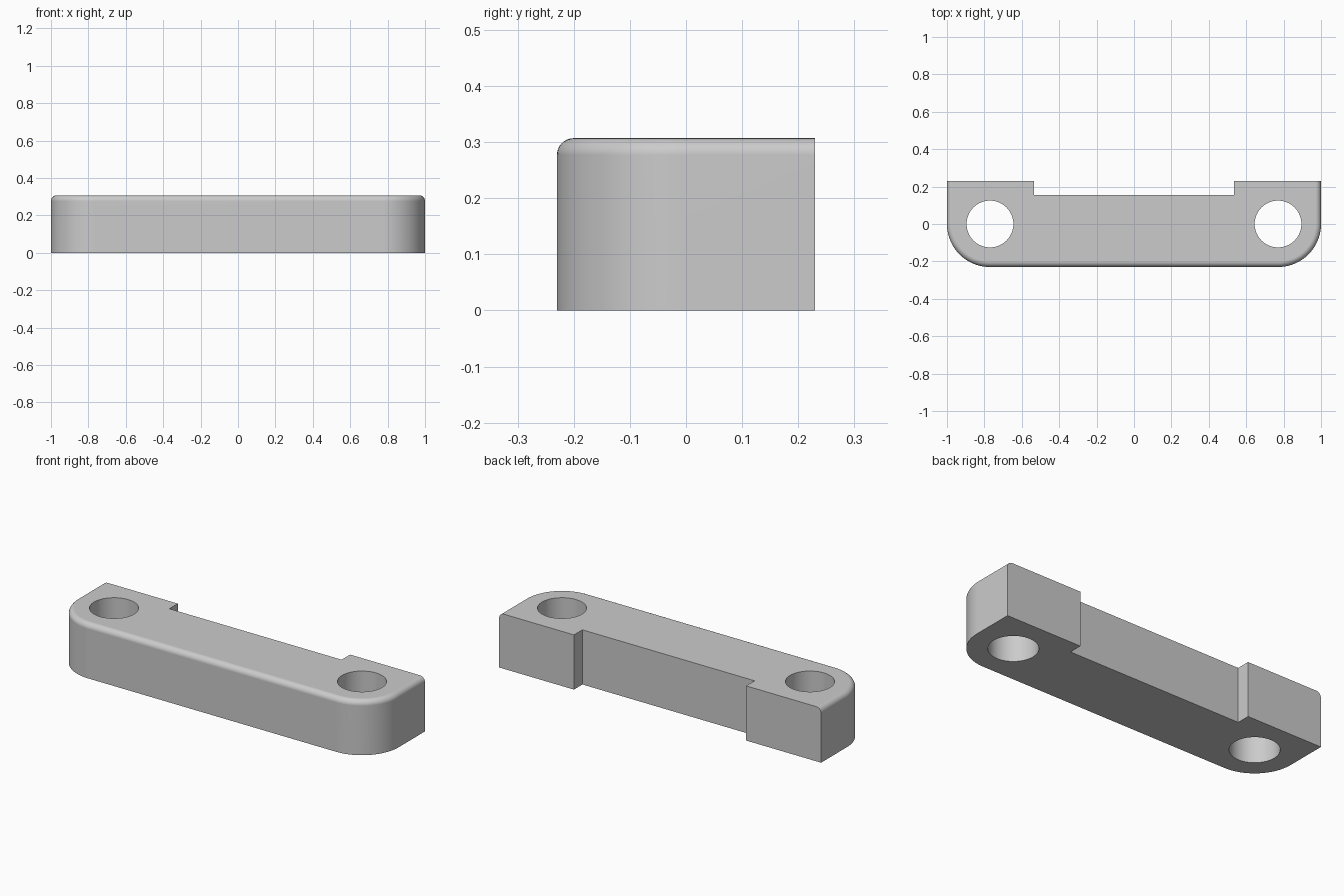
import bpy
import bmesh
from math import sin, cos, pi, radians

cube = bpy.data.objects.get("Cube")
if cube:
    bpy.data.objects.remove(cube, do_unlink=True)

HEIGHT = 0.307
DEPTH = 0.23          # half depth, also the corner radius
HOLE_X = 0.77
HOLE_R = 0.125
NOTCH_X, NOTCH_Y = 0.535, 0.155
FILLET = 0.03

grey = bpy.data.materials.new("plain grey")
grey.use_nodes = True
colour = (0.6, 0.6, 0.6, 1)
grey.diffuse_color = colour
grey.node_tree.nodes["Principled BSDF"].inputs["Base Color"].default_value = colour


def outline(inset):
    """Plan of the bar; the inset moves only the front and the ends."""
    steps = 24
    r = DEPTH - inset
    half = [(NOTCH_X, NOTCH_Y), (NOTCH_X, DEPTH), (1 - inset, DEPTH)]
    for i in range(steps + 1):
        a = pi / 2 * i / steps
        half.append((HOLE_X + r * cos(a), -r * sin(a)))
    return half + [(-x, y) for x, y in reversed(half)]


# Bar body: stacked outlines, with a rounded upper front and end edge
levels = [(0, 0)]
for i in range(9):
    a = pi / 2 * i / 8
    levels.append((FILLET * (1 - cos(a)), HEIGHT - FILLET * (1 - sin(a))))

bm = bmesh.new()
rings = [[bm.verts.new((x, y, z)) for x, y in outline(d)] for d, z in levels]
count = len(rings[0])
for low, high in zip(rings, rings[1:]):
    for i in range(count):
        j = (i + 1) % count
        bm.faces.new((low[i], low[j], high[j], high[i]))
bm.faces.new(rings[0])
bm.faces.new(rings[-1])
bmesh.ops.recalc_face_normals(bm, faces=bm.faces)
mesh = bpy.data.meshes.new("mounting_bar")
bm.to_mesh(mesh)
bm.free()
mesh.materials.append(grey)
bar = bpy.data.objects.new("mounting_bar", mesh)
bpy.context.collection.objects.link(bar)

# Bolt holes through both ends
cutters = []
for side in (-1, 1):
    bpy.ops.mesh.primitive_cylinder_add(
        vertices=64, radius=HOLE_R, depth=1, location=(side * HOLE_X, 0, HEIGHT / 2))
    cutter = bpy.context.object
    cutter.name = "hole_cutter"
    cutter.hide_render = True
    cutter.data.materials.append(grey)
    cutters.append(cutter)
    cut = bar.modifiers.new("bolt hole", "BOOLEAN")
    cut.operation = "DIFFERENCE"
    cut.solver = "EXACT"
    cut.object = cutter

bpy.ops.object.select_all(action="DESELECT")
bar.select_set(True)
bpy.context.view_layer.objects.active = bar
for name in [m.name for m in bar.modifiers]:
    bpy.ops.object.modifier_apply(modifier=name)
for cutter in cutters:
    bpy.data.objects.remove(cutter, do_unlink=True)

# Smooth curves with crisp edges
bpy.ops.object.shade_smooth_by_angle(angle=radians(30))
weighted = bar.modifiers.new("flat face normals", "WEIGHTED_NORMAL")
weighted.keep_sharp = True
